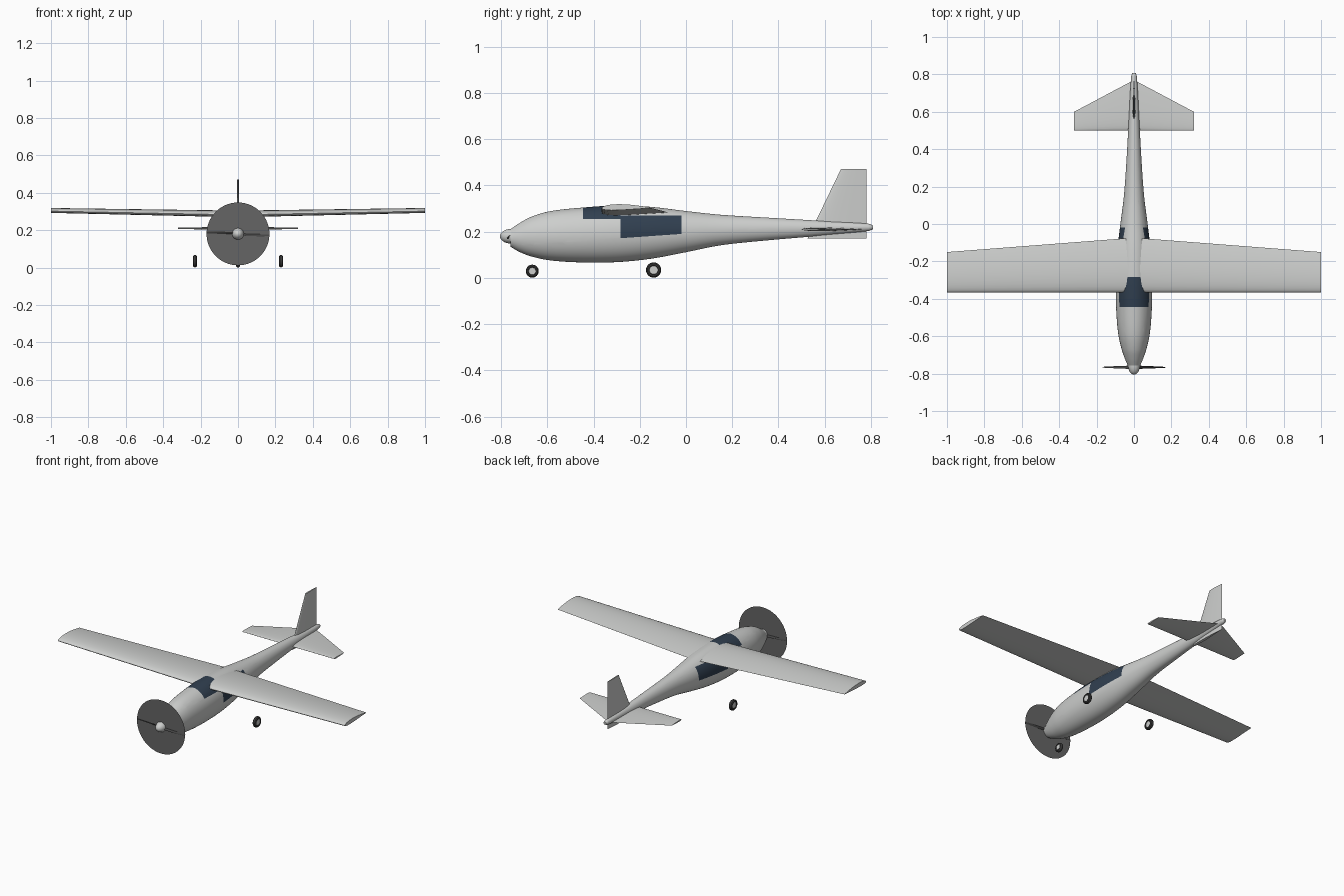
import bpy, bmesh, math
from mathutils import Vector, Matrix

if "Cube" in bpy.data.objects:
    bpy.data.objects.remove(bpy.data.objects["Cube"], do_unlink=True)


def material(name, *rgb):
    m = bpy.data.materials.new(name)
    m.use_nodes = True
    m.diffuse_color = (*rgb, 1)
    m.node_tree.nodes["Principled BSDF"].inputs["Base Color"].default_value = (*rgb, 1)
    return m


PAINT = material("pale grey paint", 0.61, 0.62, 0.61)
GLASS = material("dark blue glass", 0.03, 0.05, 0.08)
BLADE = material("dark grey propeller", 0.06, 0.06, 0.06)
DISC = material("mid grey disc", 0.13, 0.13, 0.13)
TYRE = material("black rubber", 0.04, 0.04, 0.04)


def skin(rings):
    """Loft a closed solid through equal-sized rings of points."""
    bm = bmesh.new()
    rows = [[bm.verts.new(p) for p in ring] for ring in rings]
    n = len(rows[0])
    for a, b in zip(rows, rows[1:]):
        for i in range(n):
            j = (i + 1) % n
            bm.faces.new((a[i], a[j], b[j], b[i]))
    bm.faces.new(rows[0])
    bm.faces.new(rows[-1])
    bmesh.ops.recalc_face_normals(bm, faces=bm.faces)
    return bm


def finish(name, bm, mats, rule=None, angle=35):
    for f in bm.faces:
        f.material_index = rule(f.calc_center_median()) if rule else 0
    mesh = bpy.data.meshes.new(name)
    bm.to_mesh(mesh)
    bm.free()
    for m in mats:
        mesh.materials.append(m)
    ob = bpy.data.objects.new(name, mesh)
    bpy.context.collection.objects.link(ob)
    bpy.ops.object.select_all(action="DESELECT")
    ob.select_set(True)
    bpy.context.view_layer.objects.active = ob
    bpy.ops.object.shade_smooth_by_angle(angle=math.radians(angle))
    return ob


def ellipse(y, z, rx, rz, n=48):
    turns = [math.tau * i / n for i in range(n)]
    return [Vector((rx * math.cos(t), y, z + rz * math.sin(t))) for t in turns]


def airfoil(lead, chord, thick, up, camber=0.0, n=14):
    """Aerofoil section running back along +y, with thickness along up."""
    us = [(1 - math.cos(math.pi * i / n)) / 2 for i in range(n + 1)]

    def point(u, side):
        half = 5 * thick * (0.297 * math.sqrt(u) - 0.126 * u - 0.352 * u**2
                            + 0.284 * u**3 - 0.102 * u**4)
        h = side * half + camber * 4 * u * (1 - u)
        return Vector(lead) + Vector((0, u * chord, 0)) + Vector(up) * h * chord

    return [point(u, 1) for u in us] + [point(u, -1) for u in us[-1:0:-1]]


# Fuselage stations: y, bottom, top, half width
stations = [
    (-0.76, 0.135, 0.21, 0.032), (-0.72, 0.112, 0.237, 0.049),
    (-0.67, 0.093, 0.264, 0.066), (-0.59, 0.076, 0.288, 0.084),
    (-0.46, 0.067, 0.303, 0.095), (-0.3, 0.068, 0.313, 0.097),
    (-0.15, 0.083, 0.307, 0.09), (0, 0.111, 0.289, 0.073),
    (0.15, 0.141, 0.273, 0.054), (0.36, 0.163, 0.26, 0.039),
    (0.58, 0.182, 0.247, 0.027), (0.79, 0.203, 0.234, 0.015),
    (0.808, 0.21, 0.227, 0.009)]


def smooth(k, t):
    """Hermite blend between station k and k+1 with finite-difference slopes."""
    p = [stations[min(max(k + d, 0), len(stations) - 1)] for d in (-1, 0, 1, 2)]
    span = p[2][0] - p[1][0]
    out = [p[1][0] + span * t]
    for c in (1, 2, 3):
        m0 = (p[2][c] - p[0][c]) / (p[2][0] - p[0][0]) * span
        m1 = (p[3][c] - p[1][c]) / (p[3][0] - p[1][0]) * span
        a, b = p[1][c], p[2][c]
        out.append(a + m0 * t + (3 * (b - a) - 2 * m0 - m1) * t**2
                   + (2 * (a - b) + m0 + m1) * t**3)
    return out


rows = [smooth(k, s / 5) for k in range(len(stations) - 1) for s in range(5)]
rows.append(stations[-1])
bm = skin([ellipse(y, (lo + hi) / 2, w, (hi - lo) / 2) for y, lo, hi, w in rows])

# Cut the window outlines into the fuselage skin
SCREEN_FRONT, SCREEN_BACK, WINDOW_BACK = -0.445, -0.283, -0.02
SCREEN_LOW, WINDOW_TOP, SILL, SLOPE = 0.255, 0.27, 0.19, 0.07
cuts = [((0, y, 0), (0, 1, 0)) for y in (SCREEN_FRONT, SCREEN_BACK, WINDOW_BACK)]
cuts += [((0, 0, z), (0, 0, 1)) for z in (SCREEN_LOW, WINDOW_TOP)]
cuts.append(((0, WINDOW_BACK, SILL), (0, -SLOPE, 1)))
for co, no in cuts:
    bmesh.ops.bisect_plane(bm, geom=bm.verts[:] + bm.edges[:] + bm.faces[:],
                           plane_co=co, plane_no=no, dist=1e-5)


def glazing(c):
    if SCREEN_FRONT < c.y < SCREEN_BACK:
        return int(c.z > SCREEN_LOW)
    sill = SILL + SLOPE * (c.y - WINDOW_BACK)
    return int(SCREEN_BACK < c.y < WINDOW_BACK and sill < c.z < WINDOW_TOP)


finish("fuselage", bm, [PAINT, GLASS], glazing)

# Wing and tailplane: tip, centre, tip
UP, SIDE = (0, 0, 1), (1, 0, 0)
tips = [airfoil((s, -0.365, 0.302), 0.215, 0.12, UP, 0.02) for s in (-1, 1)]
root = airfoil((0, -0.365, 0.282), 0.292, 0.12, UP, 0.02)
finish("wing", skin([tips[0], root, tips[1]]), [PAINT])

tips = [airfoil((s, 0.5, 0.21), 0.1, 0.08, UP) for s in (-0.32, 0.32)]
root = airfoil((0, 0.5, 0.21), 0.27, 0.06, UP)
finish("tailplane", skin([tips[0], root, tips[1]]), [PAINT])

# Fin
finish("tail_fin", skin([airfoil((0, 0.525, 0.17), 0.255, 0.07, SIDE),
                         airfoil((0, 0.67, 0.47), 0.11, 0.08, SIDE)]), [PAINT])

# Spinner, blades and the disc they sweep
HUB_Z, PROP_Y, SWEEP = 0.18, -0.766, 0.168
arc = [math.radians(a) for a in range(2, 91, 11)]
finish("spinner", skin([ellipse(-0.755 - 0.05 * math.cos(a), HUB_Z,
                                0.032 * math.sin(a), 0.032 * math.sin(a), 24)
                        for a in arc]), [PAINT])

blade_rings = []
for i in range(-6, 7):
    f = i / 6
    width = 0.024 - 0.012 * abs(f) ** 3
    pitch = math.copysign(math.radians(50 - 30 * abs(f)), f)
    section = airfoil((0, -width / 2, 0), width, 0.16, UP, n=6)
    turn = Matrix.Rotation(math.pi / 2 - pitch, 3, "X")
    blade_rings.append([turn @ p + Vector((f * SWEEP, 0, 0)) for p in section])
bm = skin(blade_rings)
bm.transform(Matrix.Translation((0, PROP_Y, HUB_Z)) @ Matrix.Rotation(math.radians(2), 4, "Y"))
finish("propeller_blades", bm, [BLADE])

bm = bmesh.new()
bm.faces.new([bm.verts.new(p) for p in ellipse(PROP_Y, HUB_Z, SWEEP, SWEEP, 64)])
finish("propeller_disc", bm, [DISC])


# Wheels: lathed tyre with pale hub faces
def wheel(name, x, y, radius, width):
    profile = [(-0.42, 0.55), (-0.5, 0.62), (-0.5, 0.82), (-0.3, 0.96), (0, 1)]
    profile += [(-o, r) for o, r in profile[-2::-1]]
    bm = skin([ellipse(o * width, 0, r * radius, r * radius, 32) for o, r in profile])
    bm.transform(Matrix.Rotation(math.pi / 2, 4, "Z"))
    hub = Vector((x, y, radius + 0.001))
    bm.transform(Matrix.Translation(hub))
    finish(name, bm, [TYRE, PAINT],
           lambda c: int((c - hub).yz.length < radius * 0.3))


wheel("nose_wheel", 0, -0.665, 0.028, 0.02)
for label, s in (("left", 1), ("right", -1)):
    wheel(label + "_main_wheel", s * 0.23, -0.14, 0.033, 0.022)
